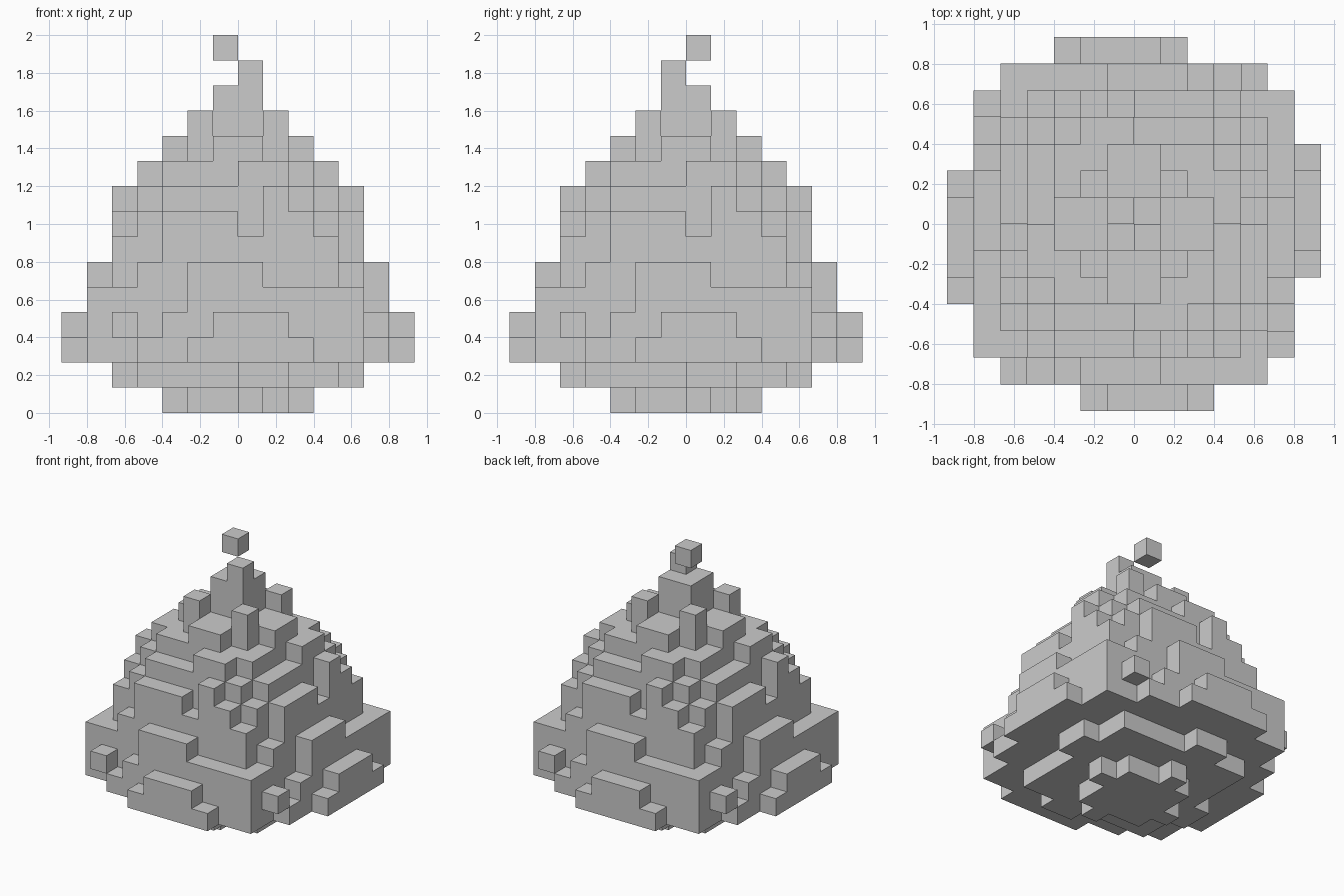
import bpy
import bmesh
from mathutils import Vector

if "Cube" in bpy.data.objects:
    bpy.data.objects.remove(bpy.data.objects["Cube"], do_unlink=True)

UNIT = 2 / 15  # edge of one block

# Each tier: half size of its square core, then ledges on the front side
# as (first column, last column, row). Ledges repeat on all four sides.
TIERS = [
    (2, [(0, 0, -3)]),
    (4, [(0, 1, -5)]),
    (5, [(-4, 4, -6), (-2, 2, -7)]),
    (5, [(-3, 4, -6), (-5, -5, -6), (-1, 1, -7)]),
    (5, [(-2, 4, -6)]),
    (4, [(-4, 3, -5), (-2, 0, -6)]),
    (4, [(-3, 3, -5)]),
    (4, [(-3, -1, -5), (1, 2, -5)]),
    (3, [(-3, 2, -4), (1, 1, -5)]),
    (3, [(0, 1, -4)]),
    (2, [(-1, 0, -3)]),
    (1, [(1, 1, -2)]),
]


def tier_cells(level, half, ledges):
    cells = {(x, y, level) for x in range(-half, half) for y in range(-half, half)}
    for first, last, row in ledges:
        for column in range(first, last + 1):
            x, y = column, row
            for _ in range(4):
                cells.add((x, y, level))
                x, y = -1 - y, x  # quarter turn
    return cells


def build_blocks(name, cells, solid, material):
    """Skin a set of blocks, leaving out faces buried in the solid."""
    bm = bmesh.new()
    for cell in sorted(cells):
        low = Vector(cell)
        for axis in range(3):
            for side in (0, 1):
                step = Vector((0, 0, 0))
                step[axis] = 2 * side - 1
                if tuple(int(c) for c in low + step) in solid:
                    continue
                u, v = Vector((0, 0, 0)), Vector((0, 0, 0))
                u[(axis + 1) % 3] = 1
                v[(axis + 2) % 3] = 1
                corner = low.copy()
                corner[axis] += side
                loop = [corner, corner + u, corner + u + v, corner + v]
                if not side:
                    loop.reverse()
                bm.faces.new([bm.verts.new(p * UNIT) for p in loop])
    bmesh.ops.remove_doubles(bm, verts=bm.verts, dist=UNIT / 100)
    mesh = bpy.data.meshes.new(name)
    bm.to_mesh(mesh)
    bm.free()
    mesh.materials.append(material)
    obj = bpy.data.objects.new(name, mesh)
    bpy.context.collection.objects.link(obj)
    return obj


# Plain grey stone
grey = bpy.data.materials.new("light_grey")
grey.use_nodes = True
colour = (0.6, 0.6, 0.6, 1)
grey.diffuse_color = colour
for node in grey.node_tree.nodes:
    if node.type == "BSDF_PRINCIPLED":
        node.inputs["Base Color"].default_value = colour

# Stepped body, small spire and the loose block above it
mound = set()
for level, (half, ledges) in enumerate(TIERS):
    mound |= tier_cells(level, half, ledges)
top = len(TIERS)
spire = tier_cells(top, 1, []) | {(0, -1, top + 1)}
tip = {(-1, 0, top + 2)}
solid = mound | spire | tip

build_blocks("stepped_mound", mound, solid, grey)
build_blocks("spire", spire, solid, grey)
build_blocks("tip_block", tip, solid, grey)
